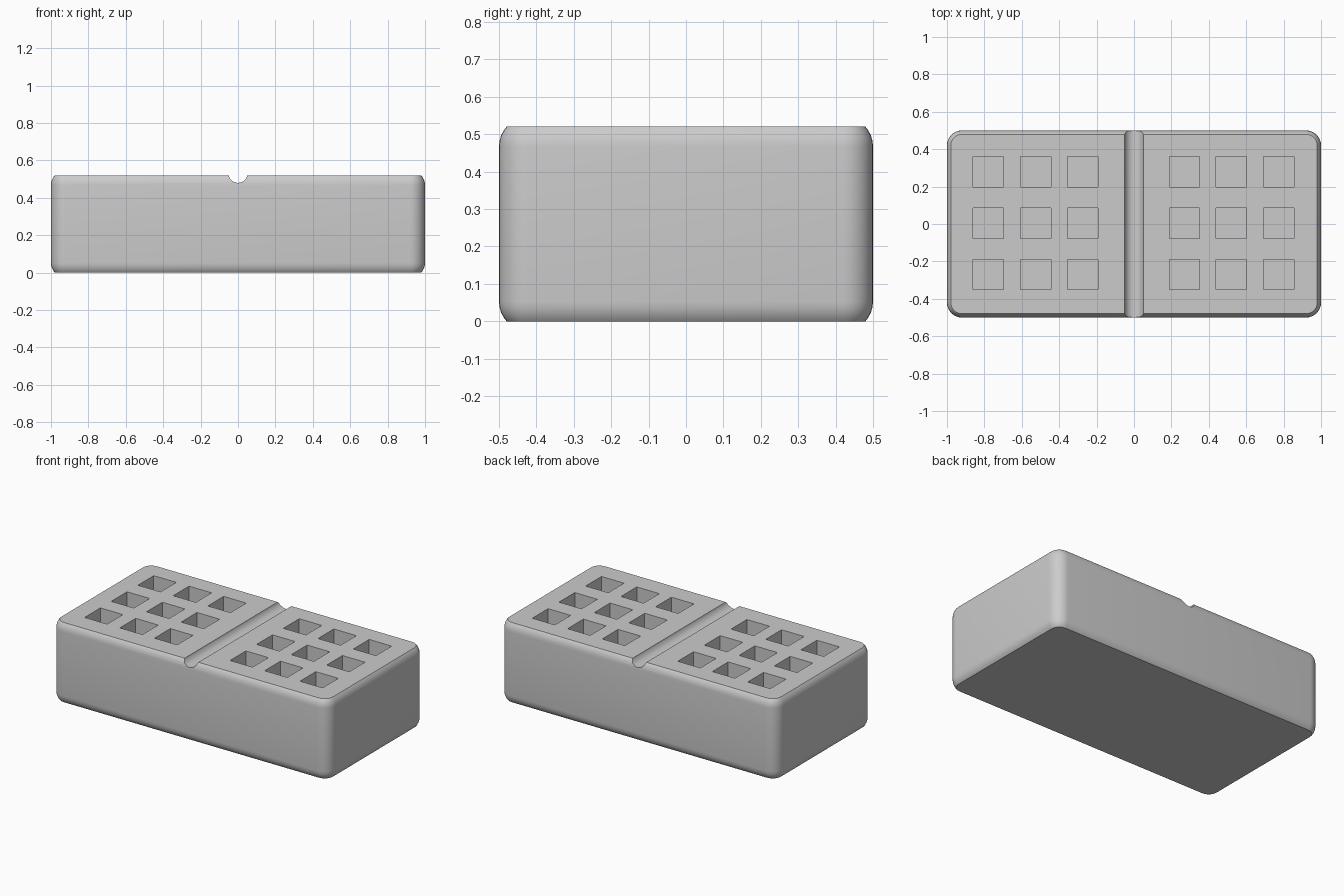
import bpy, bmesh, math
from mathutils import Matrix, Vector

if "Cube" in bpy.data.objects:
    bpy.data.objects.remove(bpy.data.objects["Cube"])

H, R, TRIM = 0.52, 0.08, 0.027   # height, edge radius, slice removed at top and bottom

grey = bpy.data.materials.new("concrete_grey")
grey.diffuse_color = (0.6, 0.6, 0.6, 1)
grey.use_nodes = True
grey.node_tree.nodes["Principled BSDF"].inputs["Base Color"].default_value = grey.diffuse_color


def finish(bm, name):
    bmesh.ops.recalc_face_normals(bm, faces=bm.faces)
    me = bpy.data.meshes.new(name)
    bm.to_mesh(me)
    bm.free()
    me.materials.append(grey)
    ob = bpy.data.objects.new(name, me)
    bpy.context.collection.objects.link(ob)
    return ob


def add_box(bm, size, centre):
    m = Matrix.Translation(centre) @ Matrix.Diagonal((*size, 1))
    return bmesh.ops.create_cube(bm, size=1, matrix=m)


# Block: fully rounded box, then sliced flat at top and bottom
bm = bmesh.new()
add_box(bm, (2, 1, H + 2 * TRIM), (0, 0, H / 2))
bmesh.ops.bevel(bm, geom=bm.edges[:], offset=R, segments=8, profile=0.5,
                affect='EDGES')
for z, n in ((H, 1), (0, -1)):
    cut = bmesh.ops.bisect_plane(bm, geom=bm.verts[:] + bm.edges[:] + bm.faces[:],
                                 plane_co=(0, 0, z), plane_no=(0, 0, n),
                                 clear_outer=True)
    rim = [e for e in cut["geom_cut"] if isinstance(e, bmesh.types.BMEdge)]
    bmesh.ops.contextual_create(bm, geom=rim)
block = finish(bm, "block")

# Cutter: square pockets in two groups of nine
bm = bmesh.new()
depth = 0.26
for x in (-0.78, -0.525, -0.275, 0.27, 0.52, 0.775):
    for y in (-0.27, 0.005, 0.28):
        add_box(bm, (0.163, 0.163, 2 * depth), (x, y, H))
pockets = finish(bm, "pocket_cutter")

# Cutter: round groove across the middle
bm = bmesh.new()
bmesh.ops.create_cone(bm, cap_ends=True, segments=32, radius1=0.051, radius2=0.051,
                      depth=1.4, matrix=Matrix.Translation((0, 0, H + 0.011))
                      @ Matrix.Rotation(math.pi / 2, 4, 'X'))
groove = finish(bm, "groove_cutter")

# Carve the block and bake the result
for cutter in (pockets, groove):
    cutter.hide_render = True
    mod = block.modifiers.new(cutter.name, 'BOOLEAN')
    mod.operation = 'DIFFERENCE'
    mod.solver = 'EXACT'
    mod.object = cutter
bpy.context.view_layer.objects.active = block
block.select_set(True)
for mod in list(block.modifiers):
    bpy.ops.object.modifier_apply(modifier=mod.name)
for cutter in (pockets, groove):
    bpy.data.objects.remove(cutter)

bpy.ops.object.shade_smooth_by_angle(angle=math.radians(30))
